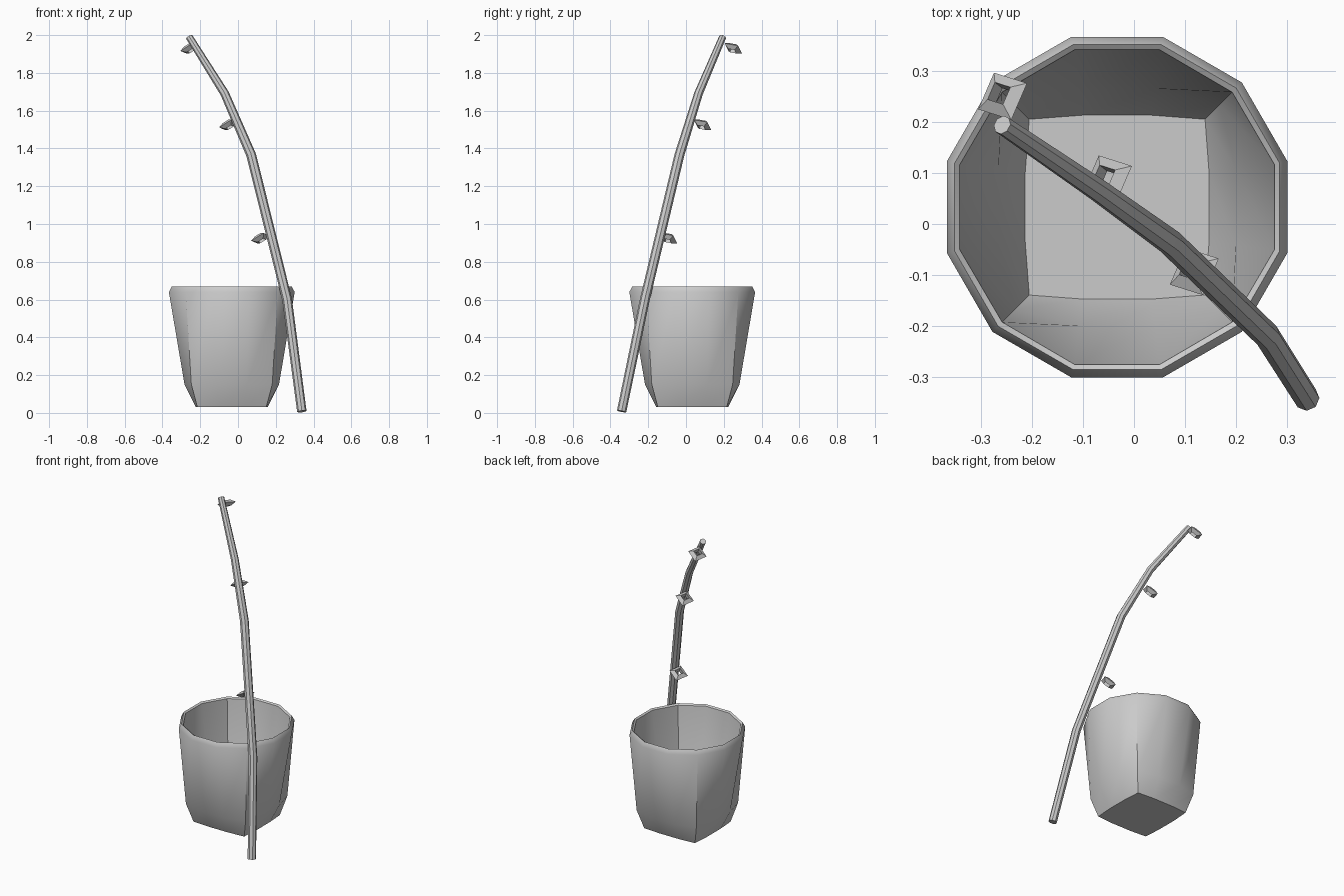
import bpy, bmesh, math
from mathutils import Vector

cube = bpy.data.objects.get("Cube")
if cube:
    bpy.data.objects.remove(cube, do_unlink=True)

grey = bpy.data.materials.new("plain_grey")
grey.use_nodes = True
grey.diffuse_color = (0.6, 0.6, 0.6, 1)
grey.node_tree.nodes["Principled BSDF"].inputs["Base Color"].default_value = grey.diffuse_color


def loft(name, rings, caps=(True, True), closed=False, smooth=True):
    """Skin a list of point rings into one object."""
    bm = bmesh.new()
    loops = [[bm.verts.new(p) for p in ring] for ring in rings]
    pairs = list(zip(loops, loops[1:]))
    if closed:
        pairs.append((loops[-1], loops[0]))
    for a, b in pairs:
        for i in range(len(a)):
            j = (i + 1) % len(a)
            bm.faces.new((a[i], a[j], b[j], b[i]))
    for loop, wanted in zip((loops[0], loops[-1]), caps):
        if wanted:
            bm.faces.new(loop)
    bmesh.ops.recalc_face_normals(bm, faces=bm.faces)
    mesh = bpy.data.meshes.new(name)
    bm.to_mesh(mesh)
    bm.free()
    mesh.materials.append(grey)
    obj = bpy.data.objects.new(name, mesh)
    bpy.context.collection.objects.link(obj)
    if smooth:
        bpy.ops.object.select_all(action='DESELECT')
        obj.select_set(True)
        bpy.context.view_layer.objects.active = obj
        bpy.ops.object.shade_smooth_by_angle(angle=math.radians(42))
    return obj


# Bucket: square base that rounds out into a twelve-sided rim
CENTRE = Vector((-0.033, 0.033, 0))


def bucket_ring(z, half, corner, side):
    """Ring of four sides: a corner point followed by two side points."""
    ring = []
    for k in range(4):
        a = k * math.pi / 2
        c, s = math.cos(a), math.sin(a)
        for x, y in ((half, -side), (half, side), (corner, corner)):
            ring.append(CENTRE + Vector((x * c - y * s, x * s + y * c, z)))
    return ring


outside = [(0.03, 0.19, 0.182, 0.07), (0.15, 0.25, 0.214, 0.08),
           (0.64, 0.333, 0.244, 0.09), (0.668, 0.318, 0.233, 0.086)]
inside = [(0.66, 0.308, 0.225, 0.083), (0.15, 0.232, 0.2, 0.075),
          (0.05, 0.18, 0.172, 0.066)]
loft("bucket", [bucket_ring(*r) for r in outside + inside])

# Rod: bent pole with a slight taper
path = [Vector(p) for p in ((0.338, -0.341, 0.008), (0.26, -0.218, 0.6),
                            (0.07, -0.035, 1.365), (-0.07, 0.066, 1.69),
                            (-0.258, 0.194, 1.99))]
radii = [0.025, 0.026, 0.026, 0.023, 0.019]
rod_rings = []
for i, (p, r) in enumerate(zip(path, radii)):
    before, after = path[max(i - 1, 0)], path[min(i + 1, len(path) - 1)]
    tangent = (after - before).normalized()
    u = Vector((-1, 1, 0))
    u = (u - tangent * u.dot(tangent)).normalized()
    v = tangent.cross(u)
    rod_rings.append([p + r * (u * math.cos(a) + v * math.sin(a))
                      for a in (k * math.tau / 8 for k in range(8))])
loft("rod", rod_rings)

# Line guides: four-cornered rings of triangular section, tilted with the rod
normal = Vector((-0.5, 0.4, 1)).normalized()
u = Vector((-0.47, 0.88, 0))
u = (u - normal * u.dot(normal)).normalized()
v = normal.cross(u)
MAJOR, MINOR = 0.036, 0.02
guides = {"lower_guide": (0.118, -0.093, 0.925),
          "middle_guide": (-0.052, 0.088, 1.525),
          "upper_guide": (-0.257, 0.25, 1.93)}
for name, centre in guides.items():
    rings = []
    for k in range(4):
        out = u * math.cos(k * math.pi / 2) + v * math.sin(k * math.pi / 2)
        rings.append([Vector(centre) + out * (MAJOR + MINOR * math.cos(a))
                      + normal * MINOR * math.sin(a)
                      for a in (m * math.tau / 3 for m in range(3))])
    loft(name, rings, caps=(False, False), closed=True, smooth=False)
